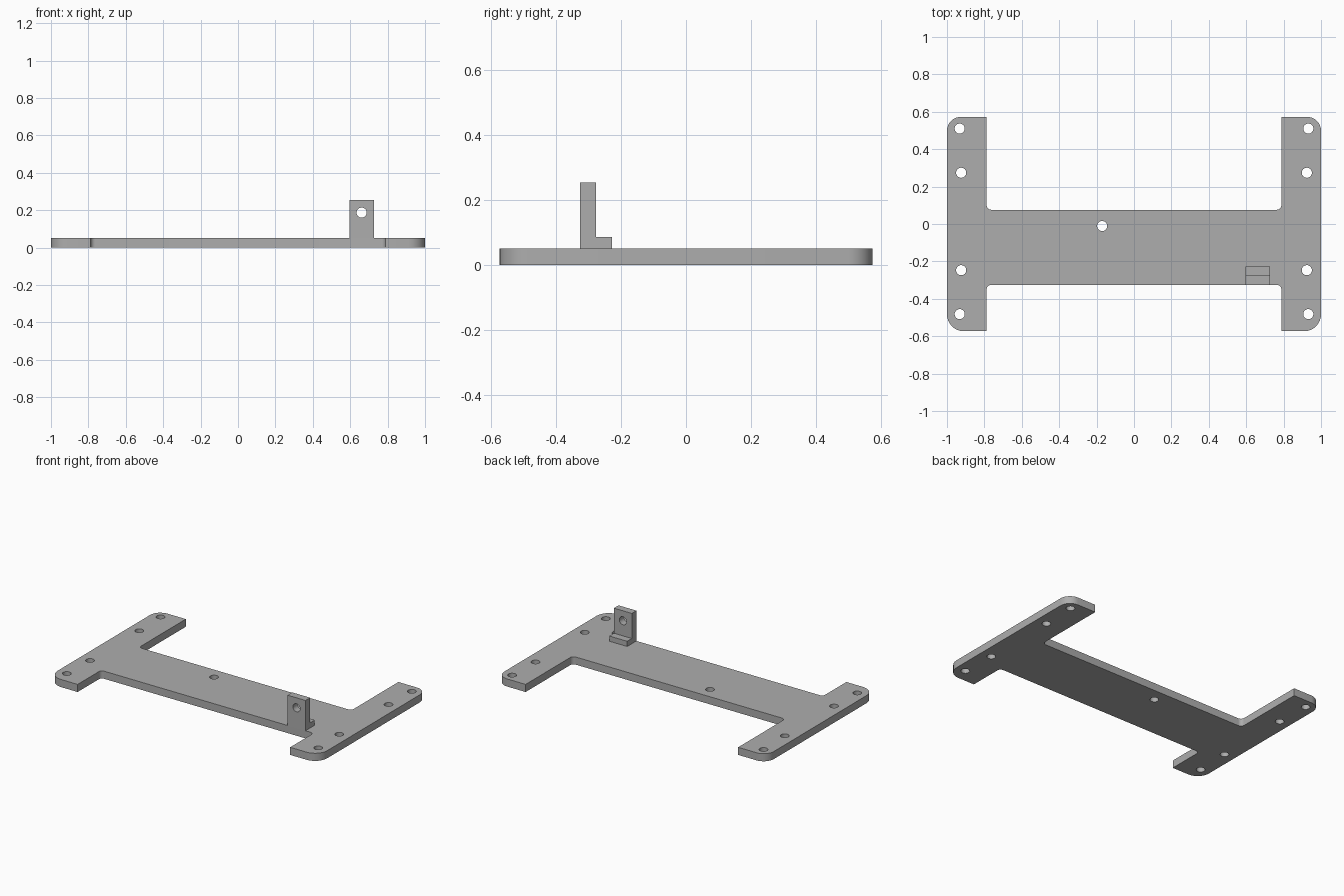
import bpy, bmesh, math
from mathutils import Vector

if "Cube" in bpy.data.objects:
    bpy.data.objects.remove(bpy.data.objects["Cube"])

grey = bpy.data.materials.new("grey")
grey.diffuse_color = (0.42, 0.42, 0.42, 1)
grey.use_nodes = True
grey.node_tree.nodes["Principled BSDF"].inputs["Base Color"].default_value = grey.diffuse_color

THICK = 0.051
HOLE_R = 0.027


def rounded(corners, steps=8):
    """Turn (x, y, radius) corners into an outline with filleted corners."""
    out = []
    n = len(corners)
    for i, (x, y, r) in enumerate(corners):
        p = Vector((x, y))
        if r == 0:
            out.append(p)
            continue
        a = (Vector(corners[i - 1][:2]) - p).normalized()
        b = (Vector(corners[(i + 1) % n][:2]) - p).normalized()
        c = p + (a + b) * r          # square corners only
        for k in range(steps + 1):
            t = k / steps * math.pi / 2
            out.append(c - b * r * math.cos(t) - a * r * math.sin(t))
    return out


def prism(name, points, offset):
    """Extrude a closed 3D outline by an offset."""
    bm = bmesh.new()
    face = bm.faces.new([bm.verts.new(p) for p in points])
    new = bmesh.ops.extrude_face_region(bm, geom=[face], use_keep_orig=True)
    verts = [g for g in new["geom"] if isinstance(g, bmesh.types.BMVert)]
    bmesh.ops.translate(bm, verts=verts, vec=offset)
    bmesh.ops.recalc_face_normals(bm, faces=bm.faces)
    mesh = bpy.data.meshes.new(name)
    bm.to_mesh(mesh)
    bm.free()
    mesh.materials.append(grey)
    obj = bpy.data.objects.new(name, mesh)
    bpy.context.collection.objects.link(obj)
    return obj


def drill(obj, loc, rot=(0, 0, 0)):
    """Cut a round through hole."""
    bpy.ops.mesh.primitive_cylinder_add(vertices=32, radius=HOLE_R, depth=0.3,
                                        location=loc, rotation=rot)
    cutter = bpy.context.object
    cutter.data.materials.append(grey)
    mod = obj.modifiers.new("hole", 'BOOLEAN')
    mod.operation, mod.solver, mod.object = 'DIFFERENCE', 'EXACT', cutter
    bpy.ops.object.select_all(action='DESELECT')
    bpy.context.view_layer.objects.active = obj
    obj.select_set(True)
    bpy.ops.object.modifier_apply(modifier=mod.name)
    bpy.data.objects.remove(cutter)


def smooth(obj):
    bpy.ops.object.select_all(action='DESELECT')
    bpy.context.view_layer.objects.active = obj
    obj.select_set(True)
    bpy.ops.object.shade_smooth_by_angle(angle=math.radians(30))


# H-shaped base plate: right half outline, then its mirror
half = [(0.788, -0.325, 0.025), (0.788, -0.573, 0), (1, -0.573, 0.09),
        (1, 0.573, 0.075), (0.788, 0.573, 0), (0.788, 0.076, 0.025)]
outline = rounded(half + [(-x, y, r) for x, y, r in reversed(half)])
plate = prism("base_plate", [(p.x, p.y, 0) for p in outline], (0, 0, THICK))

# Mounting holes at both ends plus one in the web
for x, y in ((0.932, 0.51), (0.924, 0.274), (0.924, -0.247), (0.932, -0.482)):
    for side in (-1, 1):
        drill(plate, (side * x, y, 0))
drill(plate, (-0.17, -0.011, 0))
smooth(plate)

# Upright bracket with a low foot behind it
profile = [(-0.325, THICK), (-0.227, THICK), (-0.227, 0.086),
           (-0.276, 0.086), (-0.276, 0.254), (-0.325, 0.254)]
bracket = prism("bracket", [(0.595, y, z) for y, z in profile], (0.133, 0, 0))
drill(bracket, (0.661, -0.3, 0.187), (math.pi / 2, 0, 0))
smooth(bracket)
